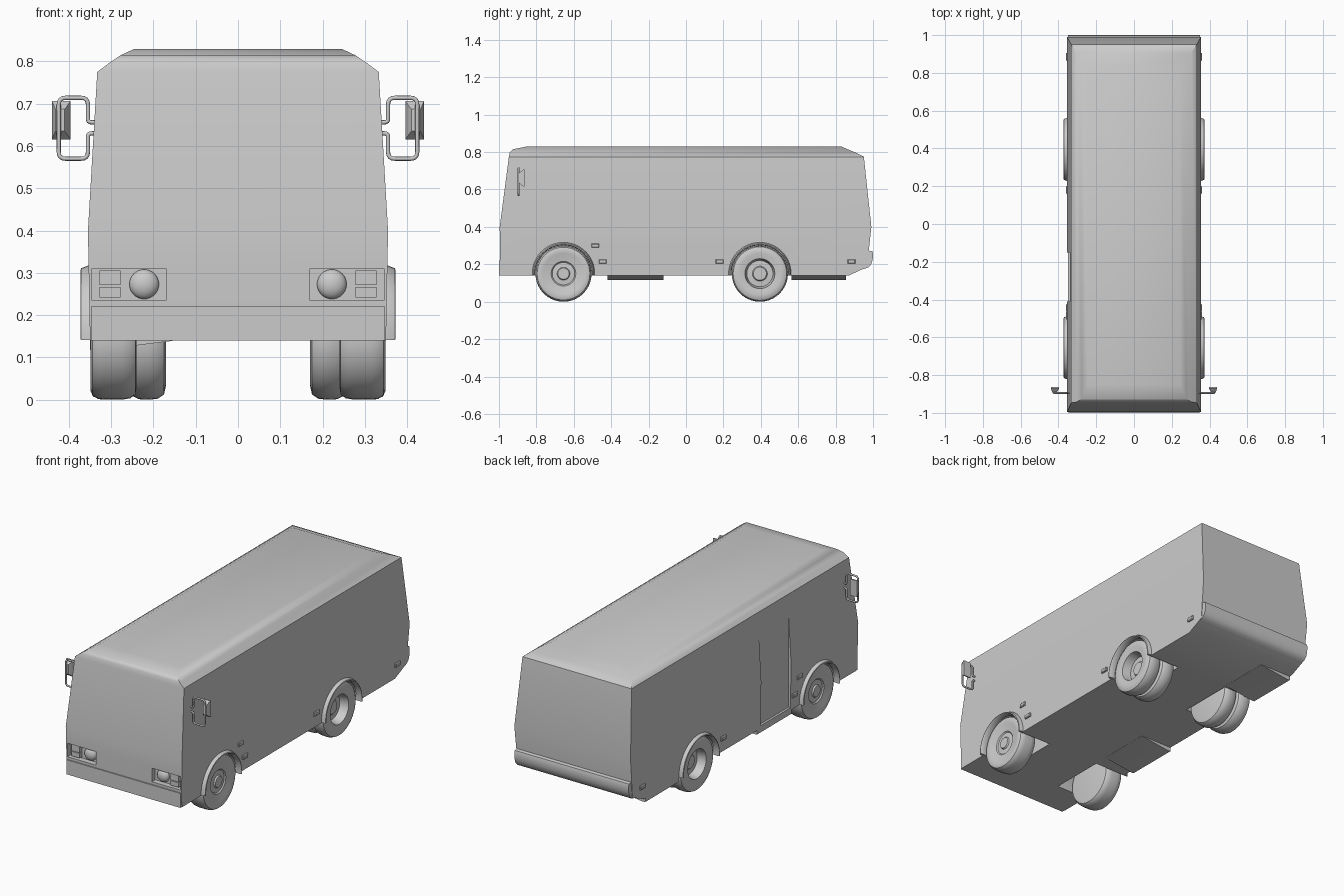
import bpy, bmesh, math

if "Cube" in bpy.data.objects:
    bpy.data.objects.remove(bpy.data.objects["Cube"])

SIDES = ((1, "right"), (-1, "left"))
FRONT_Y, REAR_Y, AXLE_Z = -0.655, 0.395, 0.15


def build(name, verts, faces, angle=40):
    bm = bmesh.new()
    vs = [bm.verts.new(v) for v in verts]
    for f in faces:
        bm.faces.new([vs[i] for i in f])
    bmesh.ops.remove_doubles(bm, verts=bm.verts, dist=1e-6)
    bmesh.ops.dissolve_degenerate(bm, edges=bm.edges, dist=1e-6)
    bmesh.ops.recalc_face_normals(bm, faces=bm.faces)
    me = bpy.data.meshes.new(name)
    bm.to_mesh(me)
    bm.free()
    ob = bpy.data.objects.new(name, me)
    bpy.context.collection.objects.link(ob)
    smooth(ob, angle)
    return ob


def activate(ob):
    bpy.ops.object.select_all(action='DESELECT')
    ob.select_set(True)
    bpy.context.view_layer.objects.active = ob


def smooth(ob, angle):
    activate(ob)
    bpy.ops.object.shade_smooth_by_angle(angle=math.radians(angle))


def loft(name, rings, angle=40):
    """Skin a list of equal-length rings of points and cap both ends."""
    n = len(rings[0])
    verts = [p for r in rings for p in r]
    faces = [(k * n + i, k * n + (i + 1) % n, (k + 1) * n + (i + 1) % n, (k + 1) * n + i)
             for k in range(len(rings) - 1) for i in range(n)]
    faces += [tuple(range(n)), tuple(range(len(verts) - n, len(verts)))]
    return build(name, verts, faces, angle)


def box(name, x0, x1, y0, y1, z0, z1):
    return loft(name, [[(x0, y0, z), (x1, y0, z), (x1, y1, z), (x0, y1, z)] for z in (z0, z1)])


def wheel(name, profile, s, y, n=40):
    """Spin a (radius, x) profile around the axle."""
    rings = [[(s * x, y + r * math.cos(2 * math.pi * i / n), AXLE_Z + r * math.sin(2 * math.pi * i / n))
              for i in range(n)] for r, x in profile]
    return loft(name, rings, 35)


def arch(name, profile, s, y, n=24):
    """Sweep a closed (radius, x) section over the wheel."""
    rings = []
    for i in range(n + 1):
        a = math.radians(-3 + 186 * i / n)
        rings.append([(s * x, y + r * math.cos(a), AXLE_Z + r * math.sin(a)) for r, x in profile])
    return loft(name, rings)


def cut(ob, cutter):
    m = ob.modifiers.new("cut", 'BOOLEAN')
    m.object, m.solver = cutter, 'EXACT'
    activate(ob)
    bpy.ops.object.modifier_apply(modifier=m.name)
    bpy.data.objects.remove(cutter)


# Body shell: height, half width, front y, back y
levels = [(0.14, 0.35, -0.985, 0.87), (0.185, 0.351, -0.994, 0.968), (0.40, 0.355, -0.996, 0.991),
          (0.775, 0.333, -0.947, 0.951), (0.798, 0.303, -0.942, 0.905),
          (0.815, 0.277, -0.925, 0.865), (0.83, 0.245, -0.85, 0.83)]
body = loft("body", [[(-w, f, z), (w, f, z), (w, b, z), (-w, b, z)] for z, w, f, b in levels])

# Wheel wells and headlight recesses
for s, side in SIDES:
    for y in (FRONT_Y, REAR_Y):
        cut(body, wheel("well_cutter", [(0.157, 0.16), (0.157, 0.42)], s, y))
    xs = sorted((s * 0.17, s * 0.346))
    cut(body, box("lamp_cutter", *xs, -1.1, -0.965, 0.235, 0.31))
# Recessed entrance door on the left
cut(body, box("door_cutter", -0.5, -0.338, -0.41, -0.15, 0.155, 0.72))
smooth(body, 52)

# Bumpers
box("front_bumper", -0.348, 0.348, -1.0, -0.95, 0.14, 0.22)
rear = [(0.95, 0.175), (0.975, 0.183), (0.99, 0.20), (0.998, 0.225), (1.0, 0.255), (0.996, 0.27), (0.95, 0.278)]
loft("rear_bumper", [[(x, y, z) for y, z in rear] for x in (-0.349, 0.349)])

# Wedge-shaped steps under the left side
for name, y0, y1 in (("door_step", -0.42, -0.12), ("rear_step", 0.565, 0.855)):
    loft(name, [[(-0.35, y, 0.145), (-0.35, y, 0.118), (-0.335, y, 0.116), (-0.155, y, 0.139), (-0.155, y, 0.145)]
                for y in (y0, y1)])

front_tyre = [(0, 0.342), (0.03, 0.342), (0.034, 0.334), (0.06, 0.332), (0.066, 0.338), (0.11, 0.345),
              (0.128, 0.349), (0.141, 0.344), (0.148, 0.332), (0.15, 0.315), (0.15, 0.275),
              (0.147, 0.255), (0.138, 0.243), (0.12, 0.24), (0, 0.24)]
rear_tyre = [(0, 0.305), (0.035, 0.305), (0.04, 0.298), (0.07, 0.296), (0.08, 0.344), (0.11, 0.349),
             (0.13, 0.349), (0.143, 0.342), (0.149, 0.328), (0.15, 0.31), (0.149, 0.287),
             (0.14, 0.269), (0.115, 0.262), (0.14, 0.252), (0.149, 0.235), (0.15, 0.21),
             (0.148, 0.19), (0.138, 0.175), (0.115, 0.17), (0, 0.17)]
arch_section = [(0.152, 0.34), (0.152, 0.368), (0.156, 0.373), (0.161, 0.371), (0.167, 0.355), (0.168, 0.34)]


def rounded(points, r=0.016):
    """Round the inner corners of an x, z path."""
    out = [points[0]]
    for a, b, c in zip(points, points[1:], points[2:]):
        la, lc = math.dist(a, b), math.dist(b, c)
        ra = min(r, la * 0.45, lc * 0.45)
        p = [b[k] + (a[k] - b[k]) * ra / la for k in (0, 1)]
        q = [b[k] + (c[k] - b[k]) * ra / lc for k in (0, 1)]
        for t in (0, 0.25, 0.5, 0.75, 1):
            out.append([(1 - t) ** 2 * p[k] + 2 * t * (1 - t) * b[k] + t * t * q[k] for k in (0, 1)])
    return out + [points[-1]]


for s, side in SIDES:
    # Wheels and arches
    wheel(f"front_wheel_{side}", front_tyre, s, FRONT_Y)
    wheel(f"rear_double_wheel_{side}", rear_tyre, s, REAR_Y)
    arch(f"front_arch_{side}", arch_section, s, FRONT_Y)
    arch(f"rear_arch_{side}", arch_section, s, REAR_Y)

    # Side marker lamps
    for i, (y, z) in enumerate(((-0.485, 0.30), (-0.445, 0.215), (0.18, 0.215), (0.885, 0.215))):
        lamp = [[(s * x, y + a * (0.021 - d), z + b * (0.011 - d)) for a, b in ((-1, -1), (1, -1), (1, 1), (-1, 1))]
                for x, d in ((0.34, 0), (0.357, 0), (0.361, 0.004))]
        loft(f"side_marker_{side}_{i + 1}", lamp)

    # Headlight and two indicator lamps
    bpy.ops.mesh.primitive_uv_sphere_add(segments=32, ring_count=16, radius=0.035,
                                         location=(s * 0.222, -0.967, 0.273))
    lamp = bpy.context.object
    lamp.name = f"headlight_{side}"
    lamp.scale.y = 0.65
    smooth(lamp, 40)
    for part, z0, z1 in (("lower", 0.242, 0.267), ("upper", 0.271, 0.305)):
        xs = sorted((s * 0.278, s * 0.328))
        box(f"{part}_indicator_{side}", *xs, -0.986, -0.96, z0, z1)

    # Mirror bracket tube
    path = rounded([(0.336, 0.656), (0.355, 0.656), (0.355, 0.714), (0.424, 0.714),
                    (0.424, 0.57), (0.355, 0.57), (0.355, 0.63), (0.336, 0.63)])
    cu = bpy.data.curves.new(f"mirror_bracket_{side}", 'CURVE')
    cu.dimensions = '3D'
    cu.bevel_depth, cu.bevel_resolution, cu.use_fill_caps = 0.005, 2, True
    sp = cu.splines.new('POLY')
    sp.points.add(len(path) - 1)
    for p, (x, z) in zip(sp.points, path):
        p.co = (s * x, -0.895, z, 1)
    bpy.context.collection.objects.link(bpy.data.objects.new(cu.name, cu))

    # Mirror housing, wider towards the glass
    loft(f"mirror_{side}", [[(s * x0, y, z0), (s * x1, y, z0), (s * x1, y, z1), (s * x0, y, z1)]
                            for y, x0, x1, z0, z1 in ((-0.893, 0.41, 0.432, 0.635, 0.687),
                                                      (-0.871, 0.396, 0.44, 0.616, 0.706),
                                                      (-0.864, 0.396, 0.44, 0.616, 0.706))])
